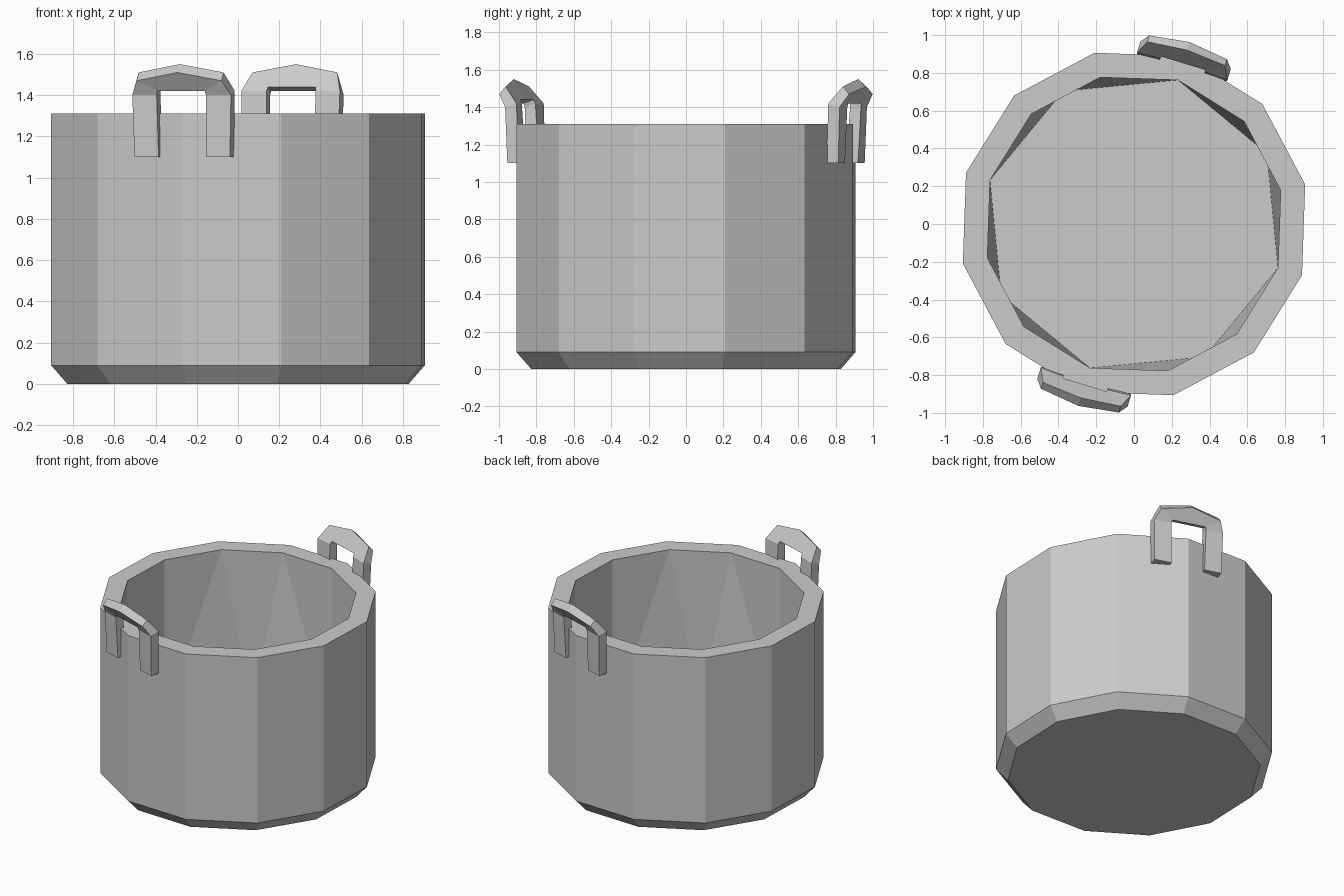
import bpy, bmesh
from math import cos, sin, radians

cube = bpy.data.objects.get("Cube")
if cube:
    bpy.data.objects.remove(cube)

metal = bpy.data.materials.new("grey_metal")
metal.use_nodes = True
grey = (0.6, 0.6, 0.6, 1)
metal.diffuse_color = grey
metal.node_tree.nodes["Principled BSDF"].inputs["Base Color"].default_value = grey

TURN = 73     # direction of the back handle; body corners line up with it
SIDES = 12


def finish(name, bm):
    bmesh.ops.recalc_face_normals(bm, faces=bm.faces)
    mesh = bpy.data.meshes.new(name)
    bm.to_mesh(mesh)
    bm.free()
    mesh.materials.append(metal)
    obj = bpy.data.objects.new(name, mesh)
    bpy.context.collection.objects.link(obj)
    return obj


def ring(bm, radius, z, n):
    angles = [radians(TURN + 360 * i / n) for i in range(n)]
    return [bm.verts.new((radius * cos(a), radius * sin(a), z)) for a in angles]


def bridge(bm, a, b):
    n = len(a)
    for i in range(n):
        j = (i + 1) % n
        bm.faces.new((a[i], a[j], b[j], b[i]))


# Pot body: twelve-sided outside with a sloped foot
bm = bmesh.new()
foot = ring(bm, 0.85, 0, SIDES)
belly = ring(bm, 0.93, 0.09, SIDES)
rim = ring(bm, 0.93, 1.31, SIDES)
lip = ring(bm, 0.797, 1.31, SIDES)
bm.faces.new(foot)
bridge(bm, foot, belly)
bridge(bm, belly, rim)
bridge(bm, rim, lip)

# Inside: eight-sided floor joined to the twelve-sided lip, quarter by quarter
floor = ring(bm, 0.797, 0.13, 8)
bm.faces.new(floor)
for q in range(4):
    a, b, c, d = [lip[(3 * q + k) % 12] for k in range(4)]
    e, f, g = [floor[(2 * q + k) % 8] for k in range(3)]
    for tri in ((a, b, e), (b, f, e), (b, c, f), (c, g, f), (c, d, g)):
        bm.faces.new(tri)
finish("pot_body", bm)

# Handle stations from leg foot to arch crown, each with four corners
# (sideways, outward, height): outer front, outer back, inner back, inner front
HALF = [
    ((.242, .925, 1.1), (.242, .86, 1.1), (.12, .86, 1.1), (.12, .925, 1.1)),
    ((.25, .935, 1.4), (.25, .872, 1.42), (.125, .88, 1.42), (.125, .94, 1.4)),
    ((.215, .978, 1.47), (.215, .943, 1.51), (.12, .89, 1.44), (.12, .945, 1.42)),
    ((0, 1.007, 1.51), (0, .963, 1.55), (0, .89, 1.44), (0, .945, 1.42)),
]
MIRRORED = [[(-u, r, z) for u, r, z in s] for s in HALF[:3]]
STATIONS = HALF + MIRRORED[::-1]


def handle(name, degrees):
    c, s = cos(radians(degrees)), sin(radians(degrees))
    bm = bmesh.new()
    loops = [[bm.verts.new((c * r + s * u, s * r - c * u, z)) for u, r, z in st]
             for st in STATIONS]
    for a, b in zip(loops, loops[1:]):
        bridge(bm, a, b)
    bm.faces.new(loops[0])
    bm.faces.new(loops[-1])
    finish(name, bm)


handle("back_handle", TURN)
handle("front_handle", TURN + 180)
